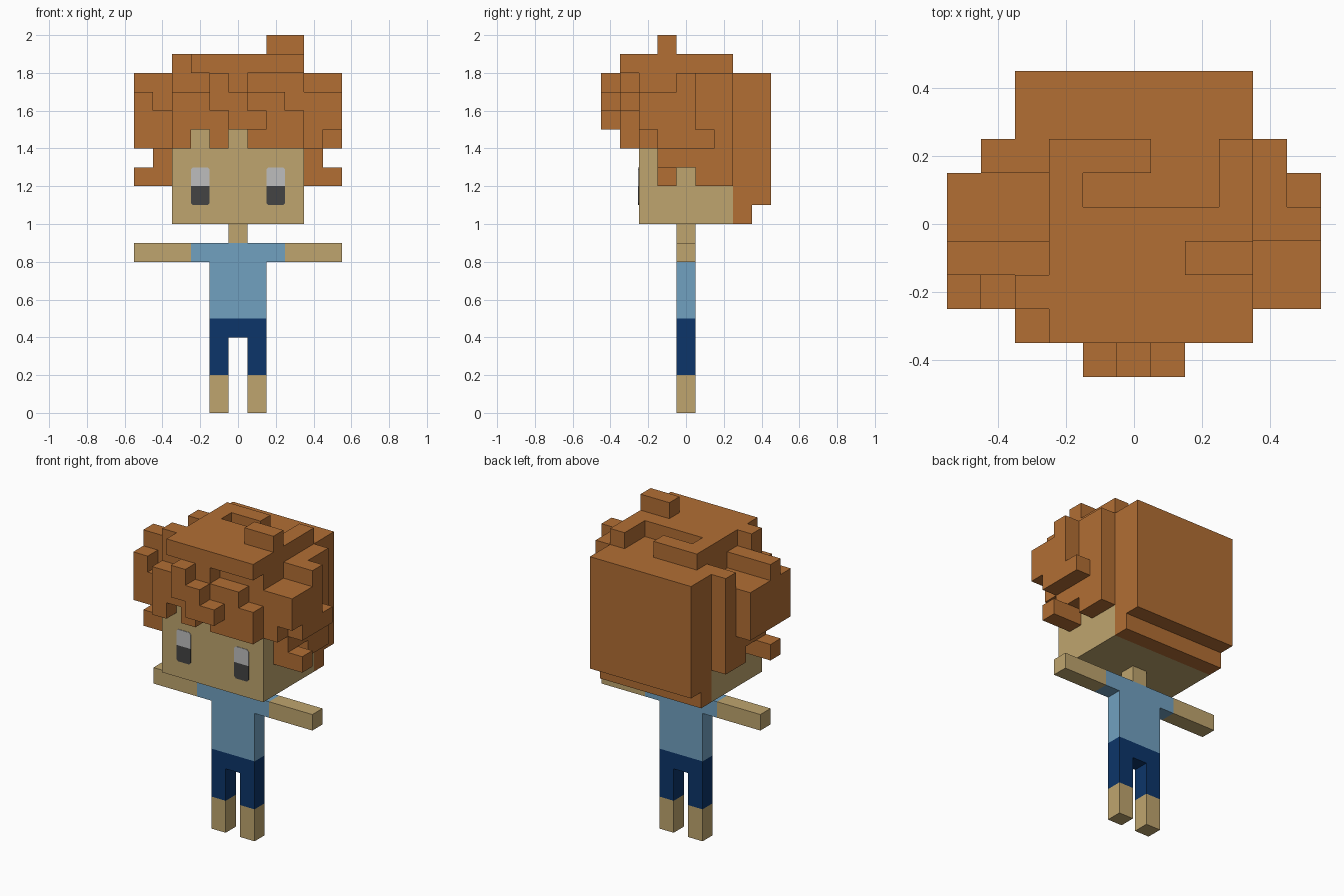
import bpy, bmesh
from mathutils import Vector

cube = bpy.data.objects.get("Cube")
if cube:
    bpy.data.objects.remove(cube, do_unlink=True)

U = 0.1  # size of one block


def material(name, rgb):
    lin = [((c / 255 + 0.055) / 1.055) ** 2.4 if c > 10 else c / 255 / 12.92 for c in rgb]
    m = bpy.data.materials.new(name)
    m.use_nodes = True
    m.diffuse_color = (*lin, 1)
    bsdf = m.node_tree.nodes["Principled BSDF"]
    bsdf.inputs["Base Color"].default_value = (*lin, 1)
    bsdf.inputs["Roughness"].default_value = 0.9
    return m


HAIR = material("ginger hair", (178, 110, 52))
SKIN = material("tan skin", (191, 165, 110))
SHIRT = material("light blue shirt", (113, 161, 192))
NAVY = material("navy trousers", (12, 53, 106))
EYE_LIGHT = material("light grey eye", (190, 190, 190))
EYE_DARK = material("dark grey eye", (68, 68, 68))


def finish(name, bm, mat):
    bmesh.ops.recalc_face_normals(bm, faces=bm.faces)
    me = bpy.data.meshes.new(name)
    bm.to_mesh(me)
    bm.free()
    me.materials.append(mat)
    ob = bpy.data.objects.new(name, me)
    bpy.context.collection.objects.link(ob)
    return ob


def blocks(name, mat, boxes):
    """Join boxes of whole blocks (x0, x1, y0, y1, z0, z1, ends included) into one outer shell."""
    cells = {(x, y, z) for x0, x1, y0, y1, z0, z1 in boxes
             for x in range(x0, x1 + 1) for y in range(y0, y1 + 1) for z in range(z0, z1 + 1)}
    bm = bmesh.new()
    verts = {}

    def vert(p):
        key = tuple(round(c * 2) for c in p)
        if key not in verts:
            verts[key] = bm.verts.new(p * U)
        return verts[key]

    for c in sorted(cells):
        mid = Vector((c[0], c[1], c[2] + 0.5))
        for axis in range(3):
            for s in (-1, 1):
                n = [0, 0, 0]
                n[axis] = s
                if tuple(a + b for a, b in zip(c, n)) in cells:
                    continue
                u, v = Vector((0, 0, 0)), Vector((0, 0, 0))
                u[(axis + 1) % 3] = 0.5
                v[(axis + 2) % 3] = 0.5 * s
                f = mid + Vector(n) * 0.5
                bm.faces.new([vert(f + a * u + b * v)
                              for a, b in ((-1, -1), (1, -1), (1, 1), (-1, 1))])
    bmesh.ops.dissolve_limit(bm, angle_limit=0.01, verts=bm.verts, edges=bm.edges)
    return finish(name, bm, mat)


# Body
for side, s in (("left", 1), ("right", -1)):
    blocks(side + "_foot", SKIN, [(s, s, 0, 0, 0, 1)])
    blocks(side + "_arm", SKIN, [(min(3 * s, 5 * s), max(3 * s, 5 * s), 0, 0, 8, 8)])
blocks("trousers", NAVY, [(-1, -1, 0, 0, 2, 4), (0, 0, 0, 0, 4, 4), (1, 1, 0, 0, 2, 4)])
blocks("shirt", SHIRT, [(-1, 1, 0, 0, 5, 8), (-2, 2, 0, 0, 8, 8)])
blocks("neck", SKIN, [(0, 0, 0, 0, 9, 9)])
blocks("head", SKIN, [(-3, 3, -2, 2, 10, 14)])

# Hair on top of the head, with a notch and a tuft
blocks("hair_crown", HAIR, [
    (-3, 3, -2, 2, 15, 16), (-2, 3, -2, 2, 17, 17),
    (-3, -3, -2, -1, 17, 17), (-3, -3, 2, 2, 17, 17),
    (-2, 3, -3, 0, 18, 18), (-3, -3, -2, -2, 18, 18),
    (-2, -2, 1, 2, 18, 18), (-1, 0, 2, 2, 18, 18), (3, 3, 1, 2, 18, 18),
    (2, 3, -1, -1, 19, 19)])
blocks("hair_back", HAIR, [(-3, 3, 3, 3, 10, 17), (-3, 3, 4, 4, 11, 17)])

# Fringe, with curls standing out in front
blocks("hair_fringe", HAIR, [
    (-1, 0, -3, -3, 17, 17), (-3, 2, -3, -3, 16, 16), (-3, 3, -3, -3, 15, 15),
    (-3, -3, -3, -3, 14, 14), (-1, -1, -3, -3, 14, 14), (1, 3, -3, -3, 14, 14),
    (-1, -1, -4, -4, 16, 17), (0, 0, -4, -4, 15, 16), (1, 1, -4, -4, 15, 15)])

# Side locks
blocks("hair_left_locks", HAIR, [
    (4, 4, -2, -1, 14, 16), (4, 4, 0, 2, 14, 17), (4, 4, -1, 2, 13, 13),
    (4, 4, 1, 2, 12, 12), (4, 5, -1, -1, 12, 12),
    (5, 5, -2, -2, 15, 16), (5, 5, -1, -1, 14, 16),
    (5, 5, 0, 0, 14, 17), (5, 5, 1, 1, 14, 14)])
blocks("hair_right_locks", HAIR, [
    (-4, -4, -2, -2, 14, 15), (-5, -5, -2, -2, 14, 16),
    (-5, -4, -1, -1, 14, 17), (-5, -4, 0, 1, 14, 16), (-4, -4, 2, 2, 12, 17),
    (-4, -4, -1, 1, 13, 13), (-4, -4, 1, 1, 12, 12), (-5, -4, -1, -1, 12, 12)])


# Eyes: thin plates, the outer corners cut
def eye_plate(name, mat, x, z_mid, z_end):
    d = 0.012 if z_end > z_mid else -0.012
    pts = [(-0.05, z_mid), (0.05, z_mid), (0.05, z_end - d),
           (0.038, z_end), (-0.038, z_end), (-0.05, z_end - d)]
    bm = bmesh.new()
    face = bm.faces.new([bm.verts.new((x + px, -0.25, z)) for px, z in pts])
    ext = bmesh.ops.extrude_face_region(bm, geom=[face])
    front = [g for g in ext["geom"] if isinstance(g, bmesh.types.BMVert)]
    bmesh.ops.translate(bm, verts=front, vec=(0, -0.003, 0))
    finish(name, bm, mat)


for side, x in (("left", 0.2), ("right", -0.2)):
    eye_plate(side + "_eye_top", EYE_LIGHT, x, 1.2, 1.3)
    eye_plate(side + "_eye_bottom", EYE_DARK, x, 1.2, 1.1)
